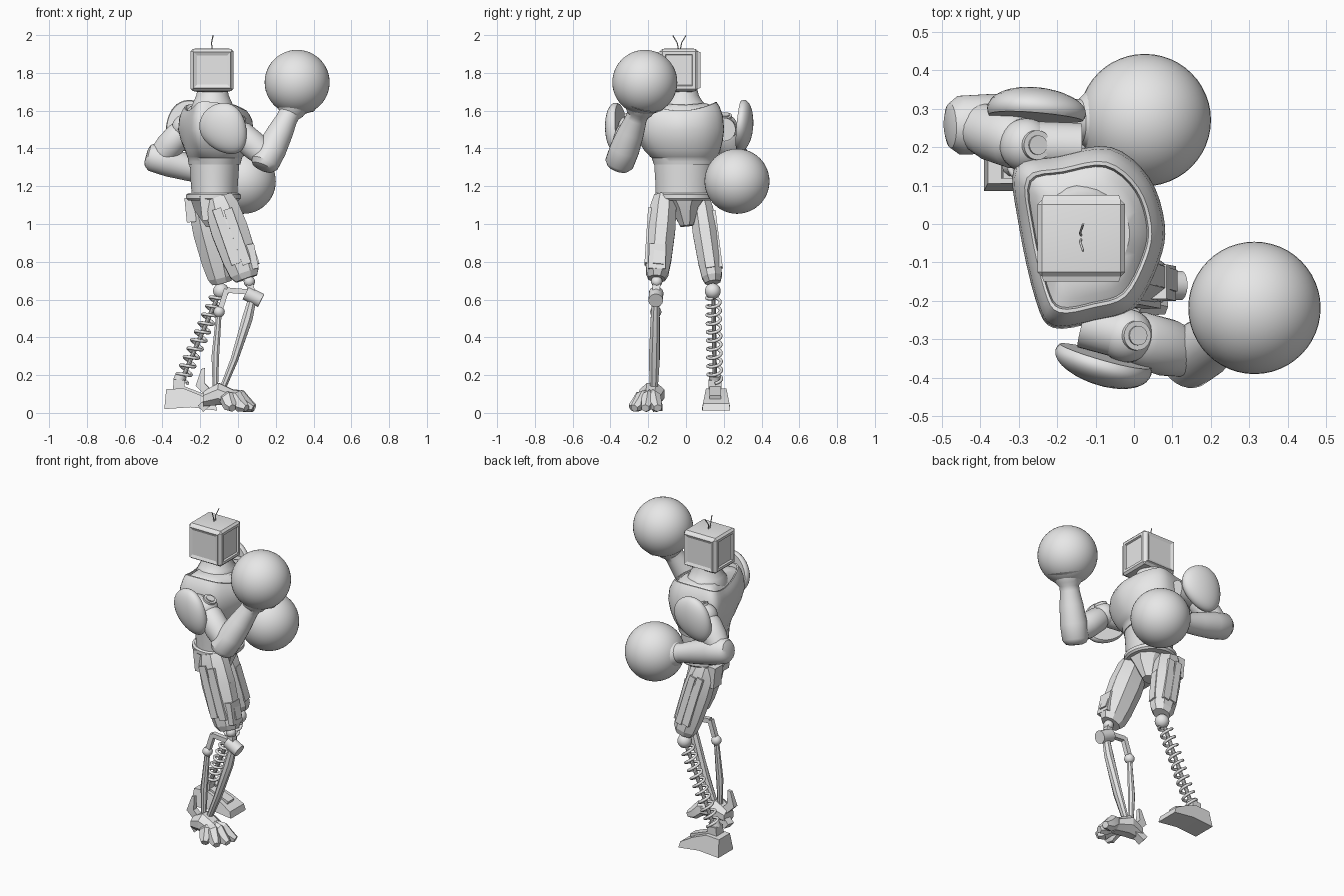
import bpy, bmesh
from math import sin, cos, pi, radians, atan2
from mathutils import Vector, Matrix

if "Cube" in bpy.data.objects:
    bpy.data.objects.remove(bpy.data.objects["Cube"])

grey = bpy.data.materials.new("light_grey")
grey.use_nodes = True
grey.diffuse_color = (0.8, 0.8, 0.8, 1)
grey.node_tree.nodes["Principled BSDF"].inputs["Base Color"].default_value = (0.8, 0.8, 0.8, 1)


def activate(ob):
    bpy.ops.object.select_all(action='DESELECT')
    ob.select_set(True)
    bpy.context.view_layer.objects.active = ob


def finish(name, bm, angle=35):
    bmesh.ops.recalc_face_normals(bm, faces=bm.faces)
    me = bpy.data.meshes.new(name)
    bm.to_mesh(me)
    bm.free()
    me.materials.append(grey)
    ob = bpy.data.objects.new(name, me)
    bpy.context.collection.objects.link(ob)
    activate(ob)
    bpy.ops.object.shade_smooth_by_angle(angle=radians(angle))


def skin(name, rings, angle=35):
    """Closed skin over rings with equal point counts."""
    bm = bmesh.new()
    vs = [[bm.verts.new(p) for p in r] for r in rings]
    n = len(vs[0])
    for a, b in zip(vs, vs[1:]):
        for i in range(n):
            j = (i + 1) % n
            bm.faces.new((a[i], a[j], b[j], b[i]))
    bm.faces.new(vs[0])
    bm.faces.new(vs[-1])
    finish(name, bm, angle)


def loft(name, pts, radii, sides=24, ref=(1, 0, 0), angle=35):
    """Limb through pts; each radius pair runs along ref and across it."""
    pts = [Vector(p) for p in pts]
    w = (pts[-1] - pts[0]).normalized()
    u = Vector(ref)
    u = (u - u.dot(w) * w).normalized()
    v = w.cross(u)
    k = 1 / cos(pi / sides)
    steps = [2 * pi * (i + 0.5) / sides for i in range(sides)]
    skin(name, [[p + k * (u * a * cos(t) + v * b * sin(t)) for t in steps]
                for p, (a, b) in zip(pts, radii)], angle)


def rod(name, p, q, r, sides=16):
    loft(name, [p, q], [(r, r)] * 2, sides, ref=(0.3, 1, 0.2))


def bar(name, p, q, a, b, ref=(1, 0, 0)):
    loft(name, [p, q], [(a, b)] * 2, 4, ref)


def ball(name, c, r, seg=32):
    bm = bmesh.new()
    bmesh.ops.create_uvsphere(bm, u_segments=seg, v_segments=seg // 2, radius=r,
                              matrix=Matrix.Translation(c))
    finish(name, bm)


def wire(name, pts, r):
    cu = bpy.data.curves.new(name, 'CURVE')
    cu.dimensions = '3D'
    cu.bevel_depth, cu.bevel_resolution, cu.use_fill_caps = r, 2, True
    sp = cu.splines.new('POLY')
    sp.points.add(len(pts) - 1)
    for s, p in zip(sp.points, pts):
        s.co = (*p, 1)
    cu.materials.append(grey)
    ob = bpy.data.objects.new(name, cu)
    bpy.context.collection.objects.link(ob)
    activate(ob)
    bpy.ops.object.convert(target='MESH')


# Head: bevelled box, framed side panels, sunken screens front and back
bm = bmesh.new()
bmesh.ops.create_cube(bm, matrix=Matrix.Translation((-0.137, -0.037, 1.815))
                      @ Matrix.Diagonal((0.228, 0.2, 0.222, 1)))
bmesh.ops.bevel(bm, geom=bm.edges[:], offset=0.012, segments=1, affect='EDGES')
big = [f for f in bm.faces if f.calc_area() > 0.02]
for f in big:
    n = f.normal.copy()
    if abs(n.y) > 0.9:
        moves = [(0.006, 0.013), (0.025, -0.008)]
    elif abs(n.x) > 0.9:
        moves = [(0.022, 0.0), (0.006, -0.01)]
    else:
        moves = [(0.03, 0.004)]
    for t, d in moves:
        bmesh.ops.inset_region(bm, faces=[f], thickness=t, depth=d)
finish("head", bm, 20)
for s in (-1, 1):
    wire("antenna", [(-0.137, -0.035 + s * 0.004, 1.92), (-0.14, -0.035 + s * 0.012, 1.96),
                     (-0.132, -0.035 + s * 0.035, 1.998)], 0.003)
loft("neck", [(-0.135, -0.015, z) for z in (1.58, 1.62, 1.65, 1.68, 1.715)],
     [(0.115, 0.14), (0.112, 0.13), (0.1, 0.102), (0.086, 0.083), (0.079, 0.075)])

# Chest: turned shell blending into an oval waist, with a raised neckline
ctr = Vector((-0.125, -0.03))
ctrl = [Vector(p) - ctr for p in
        [(-0.31, 0.15), (-0.2, 0.18), (-0.06, 0.2), (0.04, 0.12), (0.08, 0), (0.065, -0.1),
         (0.0, -0.22), (-0.1, -0.255), (-0.21, -0.27), (-0.255, -0.2), (-0.3, 0)]]
outline = []
for i in range(len(ctrl)):
    p0, p1, p2, p3 = (ctrl[(i + j - 1) % len(ctrl)] for j in range(4))
    for t in (0, 0.25, 0.5, 0.75):
        outline.append(0.5 * (2 * p1 + (p2 - p0) * t + (2 * p0 - 5 * p1 + 4 * p2 - p3) * t * t
                              + (3 * p1 - p0 - 3 * p2 + p3) * t ** 3))


def chest_ring(z, scale, oval, lift):
    ring = []
    for p in outline:
        a = atan2(p.y, p.x)
        q = (p * scale).lerp(Vector((0.138 * cos(a), 0.165 * sin(a) + 0.025)), oval) + ctr
        ring.append((q.x, q.y, z + lift * (p.y / 0.22) ** 2))
    return ring


skin("chest", [chest_ring(*r) for r in
               [(1.315, 1, 1, 0), (1.33, 1, 0.95, 0), (1.35, 1, 0.88, 0), (1.355, 1, 0.8, 0),
                (1.39, 1, 0.48, 0), (1.44, 1, 0.18, 0), (1.5, 1, 0, 0), (1.55, 0.97, 0, 0.02),
                (1.58, 0.9, 0, 0.035), (1.6, 0.83, 0, 0.04), (1.6, 0.79, 0, 0.04),
                (1.585, 0.77, 0, 0.035), (1.61, 0.68, 0, 0.02), (1.63, 0.55, 0, 0.01)]])
loft("waist", [(-0.125, -0.012, z) for z in (1.15, 1.22, 1.34)],
     [(0.12, 0.148), (0.125, 0.15), (0.133, 0.158)], 32)
loft("belt", [(-0.13, -0.01, z) for z in (1.125, 1.135, 1.155, 1.165)],
     [(0.135, 0.148), (0.145, 0.158), (0.145, 0.158), (0.13, 0.15)], 32)
loft("pelvis", [(-0.13, -0.01, 1.14), (-0.13, -0.005, 1.08), (-0.12, 0.005, 0.99)],
     [(0.12, 0.12), (0.1, 0.07), (0.05, 0.035)], 8, angle=20)

# Boxing gloves and arms
ball("right_glove", (0.313, -0.218, 1.75), 0.172, 48)
ball("left_glove", (0.028, 0.27, 1.226), 0.172, 48)


def arm(side, shoulder, socket, elbow, wrist, glove, pad, turn, tilt):
    s, e, w, g = (Vector(p) for p in (shoulder, elbow, wrist, glove))
    out = -1 if side == "right" else 1
    ball(side + "_shoulder_ball", s, 0.07)
    rod(side + "_shoulder_socket", s, socket, 0.062, 24)
    d = Vector((0.4, 0, 0.9)).normalized()
    rod(side + "_shoulder_cap", s, s + d * 0.072, 0.038, 24)
    rod(side + "_shoulder_bolt", s, s + d * 0.078, 0.025, 24)
    loft(side + "_upper_arm", [s.lerp(e, t) for t in (0.1, 0.2, 0.6, 0.95)],
         [(0.058, 0.058), (0.072, 0.07), (0.074, 0.074), (0.06, 0.064)], ref=(0, 1, 0))
    # Forearm with rounded elbow and a cuff flaring into the glove
    back = (e - w).normalized()
    loft(side + "_forearm", [e + back * t for t in (0.068, 0.06, 0.035)]
         + [e.lerp(w, t) for t in (0.2, 0.6, 0.9, 1)] + [w.lerp(g, t) for t in (0.12, 0.3, 0.45)],
         [(r, r) for r in (0.035, 0.058, 0.076, 0.078, 0.068, 0.056, 0.057, 0.075, 0.09, 0.13)],
         ref=(0, 1, 0))
    # Egg-shaped shoulder plate with a thick rim, leaning along the upper arm
    bm = bmesh.new()
    bmesh.ops.create_uvsphere(bm, u_segments=32, v_segments=20, radius=1)
    bmesh.ops.bisect_plane(bm, geom=bm.verts[:] + bm.edges[:] + bm.faces[:], plane_co=(0, -0.3 * out, 0),
                           plane_no=(0, -out, 0), clear_outer=True)
    bmesh.ops.holes_fill(bm, edges=[x for x in bm.edges if x.is_boundary])
    for v in bm.verts:
        v.co = (v.co.x * (0.122 + 0.025 * v.co.z), v.co.y * 0.06, v.co.z * 0.142)
    bm.transform(Matrix.Translation(pad) @ Matrix.Rotation(turn, 4, 'Z')
                 @ Matrix.Rotation(-0.1 * out, 4, 'X') @ Matrix.Rotation(tilt, 4, 'Y'))
    finish(side + "_shoulder_plate", bm)


arm("right", (-0.02, -0.29, 1.51), (-0.13, -0.26, 1.5), (0.155, -0.342, 1.35), (0.27, -0.255, 1.58),
    (0.313, -0.218, 1.75), (-0.07, -0.362, 1.5), -0.27, -0.6)
arm("left", (-0.28, 0.205, 1.51), (-0.14, 0.2, 1.5), (-0.42, 0.258, 1.345), (-0.14, 0.268, 1.26),
    (0.028, 0.27, 1.226), (-0.263, 0.295, 1.515), -0.08, 0.6)


# Thighs with raised armour panels
def thigh(side, hip, knee, wide, deep):
    h, k = Vector(hip), Vector(knee)
    out = -1 if side == "right" else 1
    loft(side + "_thigh", [h.lerp(k, t) for t in (0, 0.12, 0.4, 0.75, 0.93, 1)],
         [(wide * f, deep * f) for f in (0.75, 0.92, 1.0, 0.92, 0.8, 0.6)], 8, angle=15)
    lower = (k - h) * 0.82
    start = (k - h) * 0.14
    for f in (-0.3, 0.3):
        o = h + Vector((wide * f, out * (deep * 0.95 + 0.001), 0))
        bar(side + "_thigh_panel", o + start, o + lower - Vector((0, out * 0.008, 0)), wide * 0.24, 0.009)
    o = h + Vector((wide * 0.93, 0, 0))
    bar(side + "_thigh_front", o + start * 2.4, o + lower - Vector((0.008, 0, 0)), 0.012, deep * 0.38)
    bar(side + "_hip_plate", h + Vector((-wide * 0.75, 0, 0.01)), h + Vector((-wide * 0.6, 0, -0.12)),
        0.025, deep * 0.6)


thigh("right", (-0.105, -0.115, 1.14), (0.045, -0.155, 0.71), 0.098, 0.074)
thigh("left", (-0.195, 0.075, 1.13), (-0.085, 0.142, 0.69), 0.085, 0.066)
bar("right_knee_guard", (0.055, -0.15, 0.89), (0.08, -0.155, 0.76), 0.03, 0.045)

# Right shin: forward-facing knee hinge with two struts
ball("right_knee_ball", (0.06, -0.155, 0.695), 0.03, 20)
bar("right_knee_link", (0.06, -0.155, 0.69), (0.08, -0.16, 0.61), 0.018, 0.02)
rod("right_knee_hinge", (0.042, -0.158, 0.635), (0.122, -0.16, 0.595), 0.038, 20)
loft("right_front_strut", [(0.075, -0.16, 0.6), (0.05, -0.163, 0.5), (-0.02, -0.168, 0.28), (-0.085, -0.17, 0.12)],
     [(0.022, 0.02), (0.028, 0.024), (0.02, 0.029), (0.016, 0.02)], 8, angle=20)
bar("right_rear_link", (0.06, -0.16, 0.64), (-0.06, -0.16, 0.65), 0.014, 0.014, (0, 0, 1))
bar("right_rear_link_drop", (-0.06, -0.16, 0.655), (-0.1, -0.16, 0.53), 0.014, 0.014)
ball("right_strut_ball", (-0.1, -0.16, 0.535), 0.03, 16)
loft("right_rear_strut", [(-0.1, -0.16, 0.54), (-0.12, -0.165, 0.3), (-0.12, -0.17, 0.12)],
     [(0.014, 0.014), (0.02, 0.018), (0.014, 0.014)], 8)

# Right foot: clawed toes and heel spur
loft("right_foot_core", [(-0.18, -0.17, 0.075), (-0.1, -0.18, 0.1), (-0.01, -0.19, 0.075)],
     [(0.04, 0.04), (0.066, 0.058), (0.055, 0.04)], 8, ref=(0, 1, 0), angle=15)
for tip_x, tip_y in ((0.088, -0.15), (0.08, -0.215), (0.045, -0.275), (-0.03, -0.29)):
    root, tip = Vector((-0.08, -0.185, 0.095)), Vector((tip_x, tip_y, 0.025))
    mid = root.lerp(tip, 0.55) + Vector((0, 0, 0.02))
    loft("right_toe", [root, mid, root.lerp(tip, 0.78), tip],
         [(0.024, 0.032), (0.031, 0.04), (0.029, 0.034), (0.02, 0.018)], 6, ref=(0, 1, 0), angle=15)
bar("right_heel_claw", (-0.13, -0.165, 0.08), (-0.195, -0.15, 0.025), 0.025, 0.022, (0, 1, 0))
loft("right_heel_spur", [(-0.15, -0.17, 0.1), (-0.2, -0.175, 0.15), (-0.185, -0.175, 0.235)],
     [(0.025, 0.02), (0.025, 0.018), (0.01, 0.01)], 4)

# Left shin: coil spring around a thin rod
ball("left_knee_ball", (-0.09, 0.142, 0.645), 0.042, 24)
top, low = Vector((-0.105, 0.145, 0.62)), Vector((-0.3, 0.153, 0.17))
axis = (low - top).normalized()
side_u = axis.cross(Vector((0, 1, 0))).normalized()
side_v = axis.cross(side_u)
turns, steps = 10, 18
wire("left_shin_spring", [top.lerp(low, i / (turns * steps))
                          + 0.036 * (side_u * cos(2 * pi * i / steps) + side_v * sin(2 * pi * i / steps))
                          for i in range(turns * steps + 1)], 0.0085)
rod("left_shin_rod", top, low, 0.011, 10)

# Left foot: wedge shoe with an ankle block
profile = [(-0.39, 0.02), (-0.38, 0.125), (-0.29, 0.13), (-0.2, 0.095), (-0.12, 0.05), (-0.11, 0.012), (-0.25, 0.03)]
skin("left_foot", [[(x, 0.16 + s * (0.074 - 0.2 * max(z - 0.03, 0)), z) for x, z in profile] for s in (-1, 1)], 15)
bar("left_foot_plate", (-0.3, 0.155, 0.134), (-0.16, 0.155, 0.08), 0.03, 0.012, (0, 1, 0))
bar("left_ankle_block", (-0.315, 0.153, 0.12), (-0.31, 0.153, 0.175), 0.03, 0.035)
rod("left_ankle_ring", (-0.315, 0.153, 0.165), (-0.3, 0.153, 0.2), 0.03, 12)
